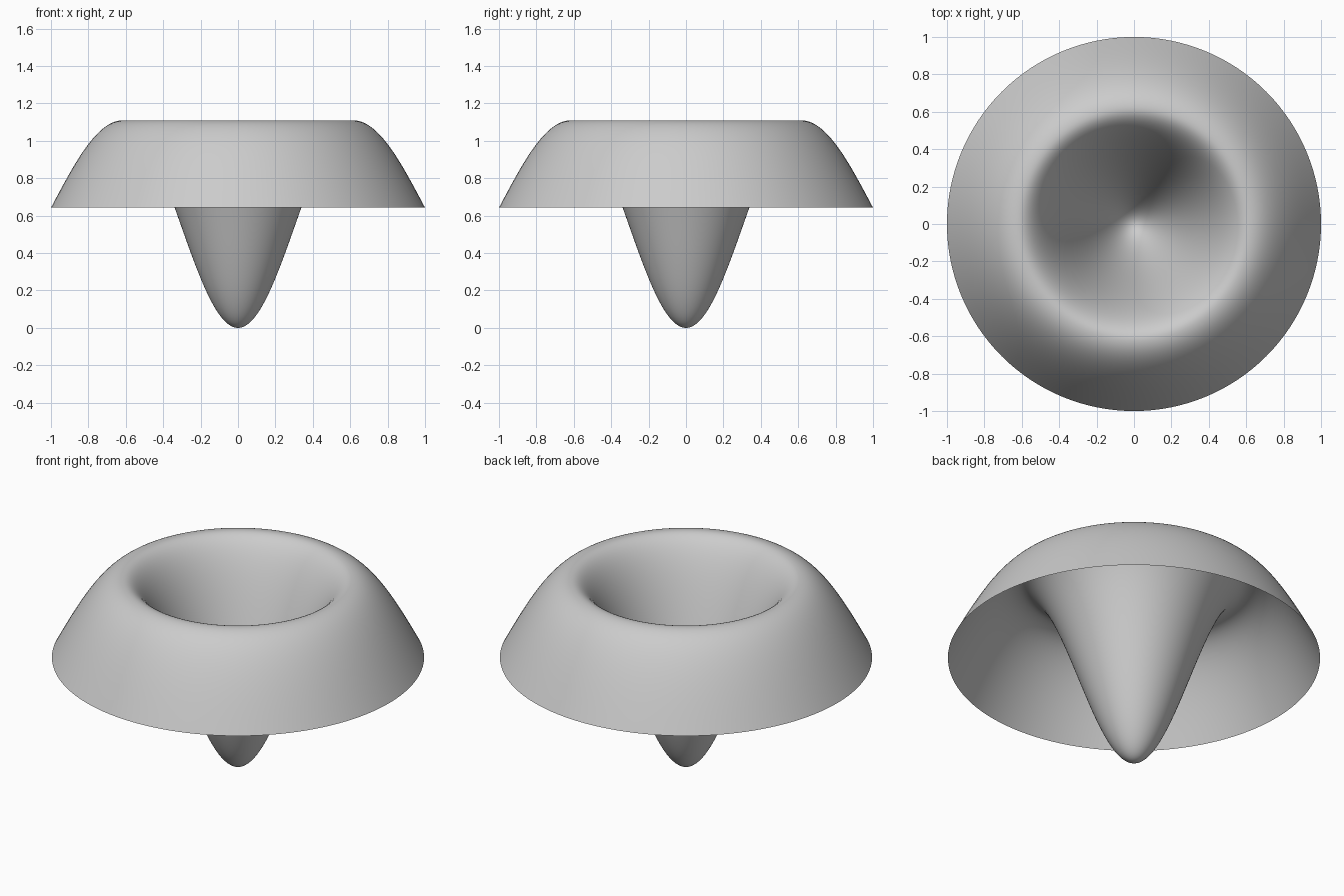
import bpy, bmesh
from math import pi, cos

cube = bpy.data.objects.get("Cube")
if cube:
    bpy.data.objects.remove(cube, do_unlink=True)

HEIGHT = 1.11      # crest of the rolled ring
CREST = 0.615      # radius of the crest
SEGMENTS = 128
RINGS = 64


def profile_height(r):
    """Half wave from tip to crest, then a slower wave down to the rim."""
    if r < CREST:
        return HEIGHT / 2 * (1 - cos(pi * r / CREST))
    return HEIGHT - 0.455 * (1 - cos(4.15 * (r - CREST)))


# Plain grey material
grey = bpy.data.materials.new("plain_grey")
grey.use_nodes = True
colour = (0.6, 0.6, 0.6, 1)
grey.diffuse_color = colour
grey.node_tree.nodes["Principled BSDF"].inputs["Base Color"].default_value = colour

# Thin shell: profile revolved around the upright axis
bm = bmesh.new()
verts = [bm.verts.new((i / RINGS, 0, profile_height(i / RINGS)))
         for i in range(RINGS + 1)]
edges = [bm.edges.new(pair) for pair in zip(verts, verts[1:])]
bmesh.ops.spin(bm, geom=verts + edges, cent=(0, 0, 0), axis=(0, 0, 1),
               angle=2 * pi, steps=SEGMENTS)
bmesh.ops.remove_doubles(bm, verts=bm.verts[:], dist=0.0001)

# Upper side faces up, smooth all over
bm.normal_update()
flipped = [f for f in bm.faces if f.normal.z < 0]
bmesh.ops.reverse_faces(bm, faces=flipped)
for face in bm.faces:
    face.smooth = True

mesh = bpy.data.meshes.new("wave_shell")
bm.to_mesh(mesh)
bm.free()
mesh.materials.append(grey)
shell = bpy.data.objects.new("wave_shell", mesh)
bpy.context.collection.objects.link(shell)
